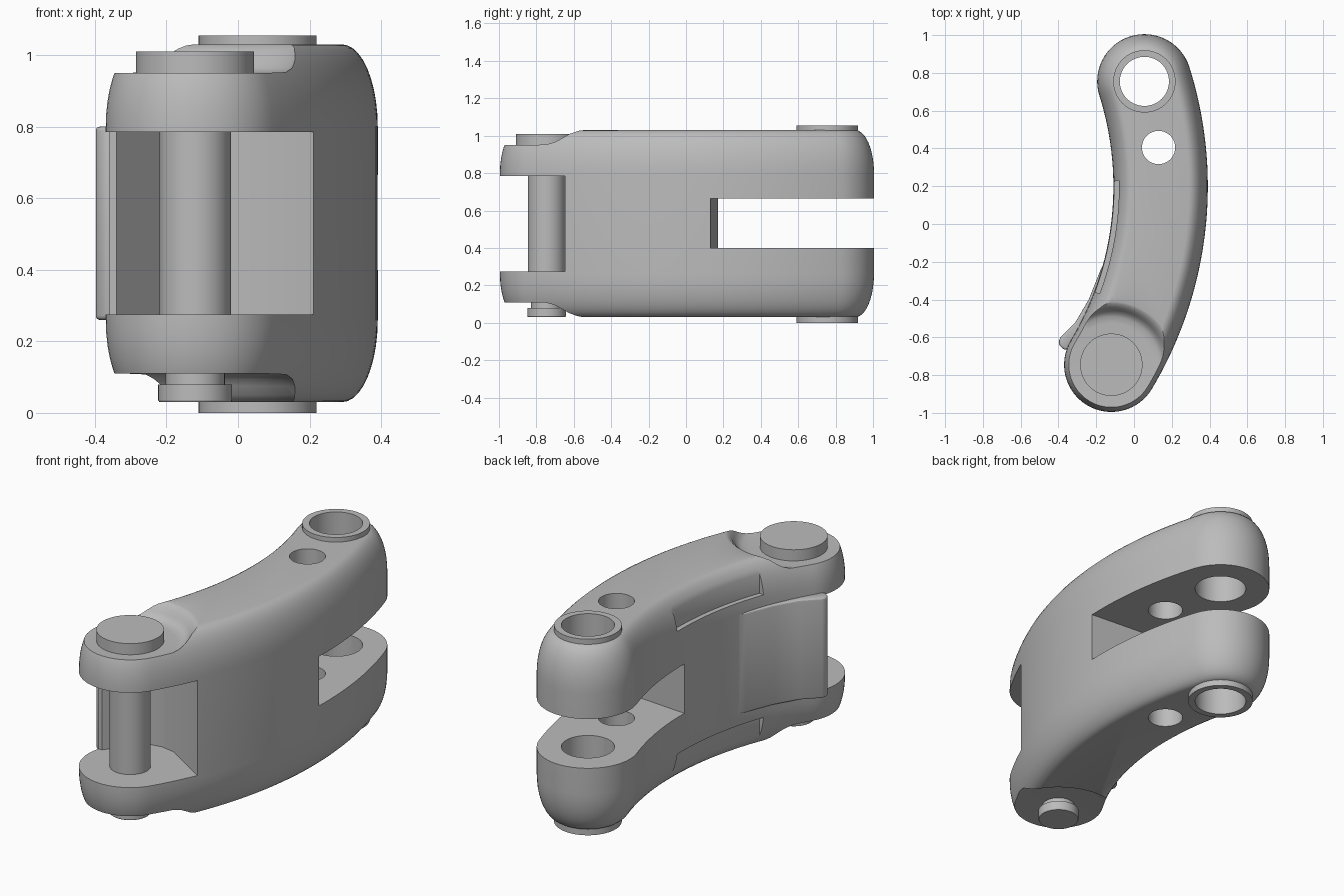
import bpy, bmesh, math
from mathutils import Vector

cube = bpy.data.objects.get("Cube")
if cube:
    bpy.data.objects.remove(cube)

# Single metal colour
steel = bpy.data.materials.new("steel_grey")
steel.use_nodes = True
steel.diffuse_color = (0.5, 0.5, 0.5, 1)
steel.node_tree.nodes["Principled BSDF"].inputs["Base Color"].default_value = (0.5, 0.5, 0.5, 1)

# Curved spine between the two pivots
BACK, FRONT = Vector((0.055, 0.755)), Vector((-0.12, -0.745))
SAG, HALF, MID_Z = 0.162, 0.25, 0.53
chord = FRONT - BACK
RADIUS = (chord.length / 2) ** 2 / (2 * SAG) + SAG / 2
side = Vector((-chord.y, chord.x)).normalized()
CENTRE = (BACK + FRONT) / 2 - side * (RADIUS - SAG)
A0 = math.atan2(*reversed(BACK - CENTRE))
A1 = math.atan2(*reversed(FRONT - CENTRE))


def arc(c, r, a, b, n):
    """Points on an arc, leaving out the last one."""
    return [(c[0] + r * math.cos(a + (b - a) * i / n),
             c[1] + r * math.sin(a + (b - a) * i / n)) for i in range(n)]


def link_outline(r):
    return (arc(CENTRE, RADIUS + r, A0, A1, 40) + arc(FRONT, r, A1, A1 - math.pi, 32)
            + arc(CENTRE, RADIUS - r, A1, A0, 40) + arc(BACK, r, A0 + math.pi, A0, 32))


def loft(name, rings):
    """Closed solid through rings given as (outline, z)."""
    bm = bmesh.new()
    loops = [[bm.verts.new((x, y, z)) for x, y in pts] for pts, z in rings]
    for lo, hi in zip(loops, loops[1:]):
        for i in range(len(lo)):
            j = (i + 1) % len(lo)
            bm.faces.new((lo[i], lo[j], hi[j], hi[i]))
    bm.faces.new(loops[0][::-1])
    bm.faces.new(loops[-1])
    bmesh.ops.recalc_face_normals(bm, faces=bm.faces)
    mesh = bpy.data.meshes.new(name)
    bm.to_mesh(mesh)
    bm.free()
    mesh.materials.append(steel)
    obj = bpy.data.objects.new(name, mesh)
    bpy.context.collection.objects.link(obj)
    return obj


def turned(name, c, profile):
    return loft(name, [(arc(c, r, 0, math.tau, 64), z) for r, z in profile])


def prism(name, pts, z0, z1):
    return loft(name, [(pts, z0), (pts, z1)])


def activate(obj):
    bpy.ops.object.select_all(action='DESELECT')
    obj.select_set(True)
    bpy.context.view_layer.objects.active = obj


def combine(target, tool, operation='DIFFERENCE'):
    mod = target.modifiers.new("combine", 'BOOLEAN')
    mod.operation, mod.object, mod.solver = operation, tool, 'EXACT'
    activate(target)
    bpy.ops.object.modifier_apply(modifier=mod.name)
    bpy.data.objects.remove(tool)


def flipped(profile):
    return [(r, 2 * MID_Z - z) for r, z in profile]


# Link body with rounded upper and lower edges
edge = []
for i in range(11):
    t = math.pi / 2 * i / 10
    edge.append((HALF - 0.1 * (1 - math.cos(t)), 0.80 + 0.23 * math.sin(t)))
link = loft("curved_link", [(link_outline(r), z) for r, z in flipped(edge)[::-1] + edge])

# Shallow ledges along the inner edge
ledge = (arc(CENTRE, RADIUS - 0.22, A0 + (A1 - A0) * 0.34, A0 + (A1 - A0) * 0.8, 30)
         + arc(CENTRE, RADIUS - 0.32, A0 + (A1 - A0) * 0.8, A0 + (A1 - A0) * 0.34, 30))
combine(link, prism("ledge_cutter", ledge, 0.86, 1.2))
combine(link, prism("ledge_cutter", ledge, -0.2, 0.2))

# Stop lug flaring out of the inner side
lug_pts = [(-0.12, -0.12), (-0.18, -0.25), (-0.24, -0.4), (-0.31, -0.52), (-0.39, -0.6),
           (-0.4, -0.625), (-0.392, -0.648), (-0.365, -0.668), (-0.2, -0.6), (0, -0.3)]
lug = prism("stop_lug", lug_pts, 0.26, 0.8)
bevel = lug.modifiers.new("bevel", 'BEVEL')
bevel.width, bevel.segments = 0.015, 3
activate(lug)
bpy.ops.object.modifier_apply(modifier=bevel.name)
combine(link, lug, 'UNION')

# Raised collar through the back end
combine(link, turned("collar", BACK, [(0.165, 0), (0.165, 1.055)]), 'UNION')

# Lowered seats at the front end, with a flared ramp
seat = [(0.22, 0.95), (0.255, 0.953), (0.275, 0.965), (0.29, 0.985),
        (0.305, 1.01), (0.325, 1.027), (0.35, 1.035), (0.36, 1.2)]
combine(link, turned("seat_cutter", FRONT, seat))
combine(link, turned("seat_cutter", FRONT, flipped(seat)))

# Front fork pocket and back fork slot
pocket = [(0.6, -0.65), (0.215, -0.65), (-0.04, -0.49), (-0.12, -0.475), (-0.2, -0.49),
          (-0.34, -0.672), (-0.6, -0.672), (-0.6, -1.2), (0.6, -1.2)]
combine(link, prism("pocket_cutter", pocket, 0.275, 0.785))
slot = [(-0.6, 0.21), (0.6, 0.113), (0.6, 1.2), (-0.6, 1.2)]
combine(link, prism("slot_cutter", slot, 0.4, 0.665))

# Pivot bore and smaller bore
combine(link, turned("bore_cutter", BACK, [(0.13, -0.2), (0.13, 1.3)]))
combine(link, turned("bore_cutter", (0.13, 0.405), [(0.088, -0.2), (0.088, 1.3)]))

# Hinge pin with a wide head and a retaining end
pin = turned("hinge_pin", FRONT, [
    (0.1, 0.03), (0.103, 0.035), (0.103, 0.08), (0.083, 0.08), (0.083, 0.2), (0.1, 0.2),
    (0.1, 0.9), (0.165, 0.9), (0.165, 1.01)])

for obj in (link, pin):
    activate(obj)
    bpy.ops.object.shade_smooth_by_angle(angle=math.radians(28))
